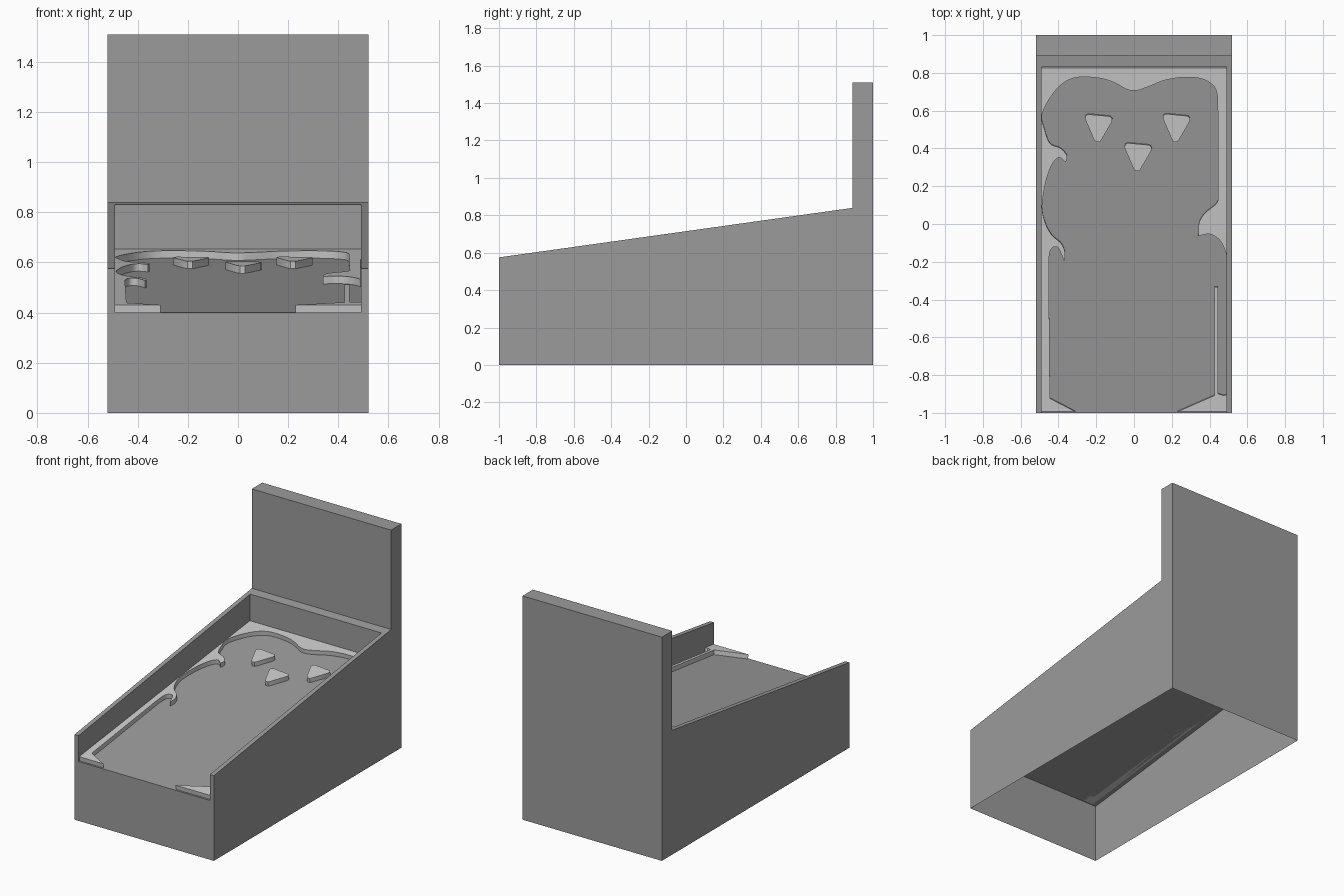
import bpy, bmesh
from mathutils import Vector

if "Cube" in bpy.data.objects:
    bpy.data.objects.remove(bpy.data.objects["Cube"])

OUT, INN = 0.52, 0.49          # outer and inner half width
SLOPE = 0.122                  # playfield slope
RAISE = 0.03                   # height of raised playfield parts

dark = bpy.data.materials.new("dark_grey")
dark.diffuse_color = (0.33, 0.33, 0.33, 1)
dark.use_nodes = True
dark.node_tree.nodes["Principled BSDF"].inputs["Base Color"].default_value = dark.diffuse_color


def field(y):
    return 0.4 + SLOPE * (y + 1)


def rim(y):
    return 0.575 + 0.14 * (y + 1)


def finish(name, bm):
    me = bpy.data.meshes.new(name)
    bm.to_mesh(me)
    bm.free()
    ob = bpy.data.objects.new(name, me)
    bpy.context.collection.objects.link(ob)
    return ob


def half_shell(name, faces):
    """Build the +x half from polygons and mirror it."""
    bm = bmesh.new()
    for f in faces:
        bm.faces.new([bm.verts.new(p) for p in f])
    bmesh.ops.remove_doubles(bm, verts=bm.verts, dist=1e-5)
    bmesh.ops.recalc_face_normals(bm, faces=bm.faces)
    ob = finish(name, bm)
    ob.data.materials.append(dark)
    m = ob.modifiers.new("mirror", "MIRROR")
    m.use_clip = True
    return ob


def spline(pts, n=6):
    """Catmull-Rom curve through the points."""
    p = [Vector(q) for q in pts]
    p = [2 * p[0] - p[1]] + p + [2 * p[-1] - p[-2]]
    out = []
    for a, b, c, d in zip(p, p[1:], p[2:], p[3:]):
        for k in range(n):
            t = k / n
            q = 0.5 * (2 * b + (c - a) * t + (2 * a - 5 * b + 4 * c - d) * t * t
                       + (3 * b - a - 3 * c + d) * t ** 3)
            q.x = max(q.x, -INN + 0.002)
            out.append(tuple(q))
    return out + [tuple(p[-2])]


def raised(name, outline):
    """Extrude an outline off the sloping playfield along its normal."""
    up = Vector((0, -SLOPE, 1)).normalized() * RAISE
    bm = bmesh.new()
    base = bm.faces.new([bm.verts.new((x, y, field(y))) for x, y in outline])
    res = bmesh.ops.extrude_face_region(bm, geom=[base], use_keep_orig=True)
    bmesh.ops.translate(bm, vec=up, verts=[v for v in res["geom"] if isinstance(v, bmesh.types.BMVert)])
    bmesh.ops.recalc_face_normals(bm, faces=bm.faces)
    ob = finish(name, bm)
    bpy.ops.object.select_all(action="DESELECT")
    ob.select_set(True)
    bpy.context.view_layer.objects.active = ob
    bpy.ops.object.shade_smooth_by_angle(angle=0.6)
    return ob


# cabinet shell with open underside, rim and upright back box
B, W = 0.89, 0.83              # back box front, inner back wall
half_shell("cabinet", [
    [(OUT, -1, 0), (OUT, 1, 0), (OUT, 1, 1.51), (OUT, B, 1.51), (OUT, B, rim(B)), (OUT, -1, rim(-1))],
    [(0, 1, 0), (OUT, 1, 0), (OUT, 1, 1.51), (0, 1, 1.51)],
    [(0, B, 1.51), (OUT, B, 1.51), (OUT, 1, 1.51), (0, 1, 1.51)],
    [(0, B, rim(B)), (OUT, B, rim(B)), (OUT, B, 1.51), (0, B, 1.51)],
    [(0, W, rim(W)), (INN, W, rim(W)), (OUT, B, rim(B)), (0, B, rim(B))],
    [(INN, -1, rim(-1)), (OUT, -1, rim(-1)), (OUT, B, rim(B)), (INN, W, rim(W))],
    [(INN, -1, 0.4), (INN, W, field(W)), (INN, W, rim(W)), (INN, -1, rim(-1))],
    [(0, W, field(W)), (INN, W, field(W)), (INN, W, rim(W)), (0, W, rim(W))],
    [(0, -1, 0), (OUT, -1, 0), (OUT, -1, rim(-1)), (INN, -1, rim(-1)), (INN, -1, 0.4), (0, -1, 0.4)],
])

# sloping playfield, also visible from below
half_shell("playfield", [[(0, -1, 0.4), (OUT, -1, 0.4), (OUT, 1, field(1)), (0, 1, field(1))]])

# raised border: left lane, hooks, top arches and right side
left_hook = spline([(-.45, -.35), (-.45, -.18), (-.435, -.125), (-.405, -.12), (-.385, -.155), (-.37, -.195)])
left_bay = spline([(-.37, -.195), (-.365, -.15), (-.385, -.1), (-.435, -.055), (-.47, .01), (-.486, .1),
                   (-.465, .235), (-.43, .325), (-.395, .355), (-.36, .33)])
top_arch = spline([(-.36, .33), (-.355, .365), (-.39, .405), (-.445, .43), (-.475, .51), (-.487, .58),
                   (-.445, .67), (-.38, .745), (-.3, .78), (-.18, .775), (-.1, .75), (-.04, .717),
                   (.01, .71), (.075, .73), (.165, .765), (.27, .78), (.365, .77), (.425, .73), (.443, .675)])
right_bump = spline([(.446, .13), (.43, .105), (.375, .06), (.345, .01), (.34, -.06)])
right_arc = spline([(.34, -.06), (.40, -.05), (.45, -.078), (.478, -.125), (.489, -.16)])
raised("field_border", [(-INN, -.99), (-.31, -.99), (-.445, -.92)] + left_hook + left_bay[1:]
       + top_arch[1:] + right_bump + right_arc[1:] + [(INN, W), (-INN, W)])

# launch lane divider with sloping drain corner
raised("launch_lane", [(.23, -.99), (INN, -.99), (INN, -.9), (.475, -.905), (.445, -.895), (.445, -.33),
                       (.425, -.33), (.425, -.905)])

# three triangular bumpers with blunted corners
BUMPER = [(-.01, .002), (.01, .002), (.02, .015), (.074, .108), (.077, .125), (.066, .138),
          (-.05, .149), (-.065, .142), (-.067, .125), (-.02, .015)]
for label, cx, cy in (("left", -.192, .435), ("middle", .017, .283), ("right", .22, .437)):
    raised(label + "_bumper", [(cx + x, cy + y) for x, y in BUMPER])
